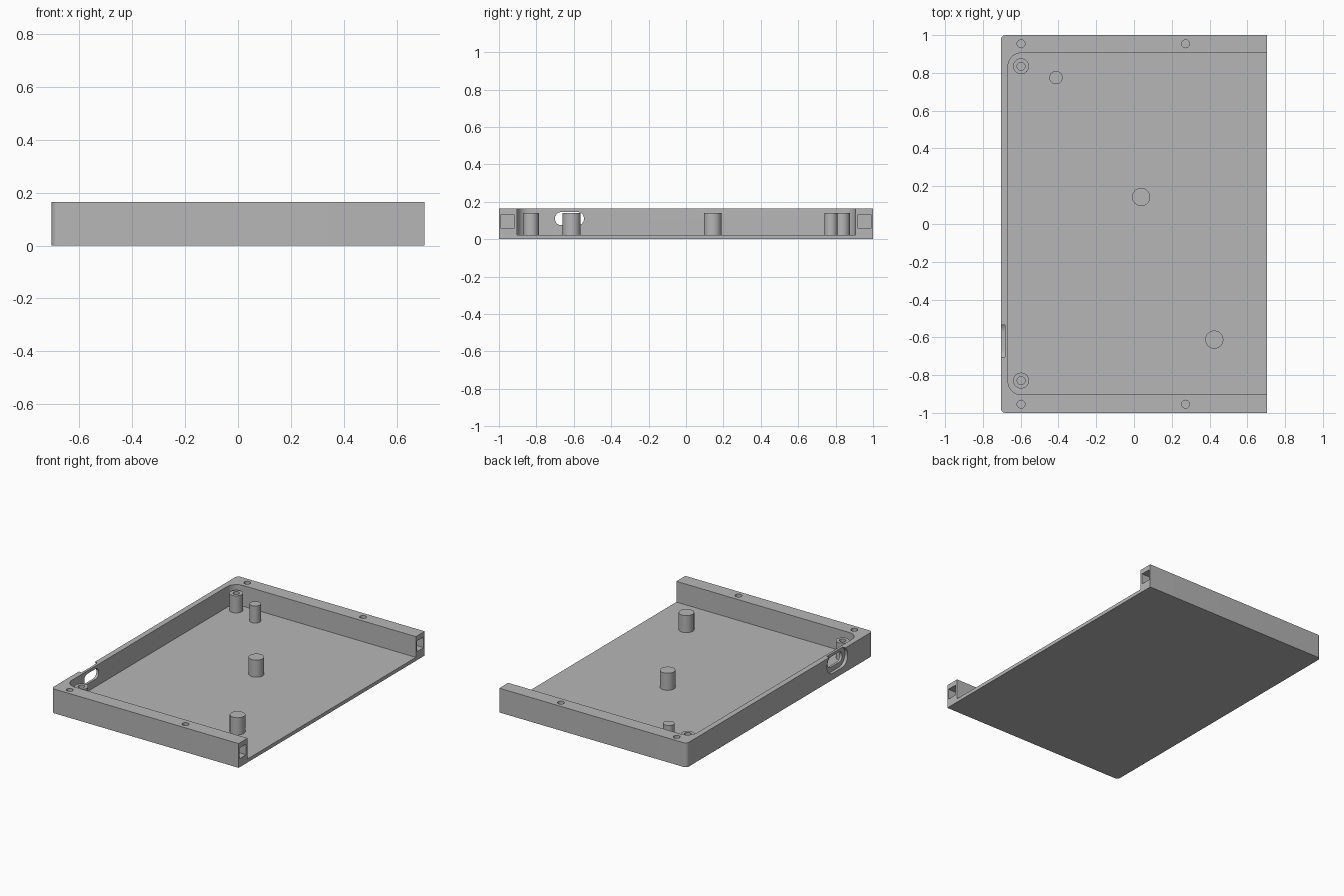
import bpy
import math
from mathutils import Matrix

if "Cube" in bpy.data.objects:
    bpy.data.objects.remove(bpy.data.objects["Cube"], do_unlink=True)

GREY = (0.47, 0.47, 0.47, 1.0)
mat = bpy.data.materials.new("plain grey")
mat.use_nodes = True
mat.diffuse_color = GREY
mat.node_tree.nodes["Principled BSDF"].inputs["Base Color"].default_value = GREY

HX, HEIGHT, FLOOR = 0.705, 0.165, 0.024
POST_TOP = 0.14


def rounded_rect(u0, u1, v0, v1, radii, steps=10):
    """Outline with radii given for corners (u0,v0) (u1,v0) (u1,v1) (u0,v1)."""
    corners = [(u0, v0, 1, 1), (u1, v0, -1, 1), (u1, v1, -1, -1), (u0, v1, 1, -1)]
    points = []
    for i, ((u, v, su, sv), r) in enumerate(zip(corners, radii)):
        if r == 0:
            points.append((u, v))
            continue
        for k in range(steps + 1):
            a = math.pi * (1 + i / 2 + k / steps / 2)
            points.append((u + su * r + r * math.cos(a), v + sv * r + r * math.sin(a)))
    return points


def circle(x, y, r, sides=40):
    return [(x + r * math.cos(2 * math.pi * k / sides),
             y + r * math.sin(2 * math.pi * k / sides)) for k in range(sides)]


def prism(name, outline, w0, w1, along_x=False):
    """Extrude an outline along z, or a (y, z) outline along x."""
    n = len(outline)
    verts = [(u, v, w) for w in (w0, w1) for u, v in outline]
    faces = [tuple(reversed(range(n))), tuple(range(n, 2 * n))]
    faces += [(i, (i + 1) % n, n + (i + 1) % n, n + i) for i in range(n)]
    mesh = bpy.data.meshes.new(name)
    mesh.from_pydata(verts, [], faces)
    if along_x:
        mesh.transform(Matrix(((0, 0, 1, 0), (1, 0, 0, 0), (0, 1, 0, 0), (0, 0, 0, 1))))
    mesh.materials.append(mat)
    obj = bpy.data.objects.new(name, mesh)
    bpy.context.collection.objects.link(obj)
    return obj


def cut(obj, cutter):
    """Subtract the cutter and remove it."""
    cutter.hide_render = True
    mod = obj.modifiers.new("cut", "BOOLEAN")
    mod.operation = "DIFFERENCE"
    mod.solver = "EXACT"
    mod.object = cutter
    bpy.context.view_layer.objects.active = obj
    bpy.ops.object.modifier_apply(modifier=mod.name)
    bpy.data.objects.remove(cutter, do_unlink=True)


# Tray: floor, back wall and two side rails, open on the +x end
tray = prism("tray", rounded_rect(-HX, HX, -1, 1, (0.025, 0, 0, 0.025)), 0, HEIGHT)
cut(tray, prism("cavity", rounded_rect(-0.667, 0.9, -0.903, 0.905, (0.07, 0, 0, 0.07)),
                FLOOR, 0.3))

# Square channels along the rails, with vertical pin holes
for side in (-1, 1):
    y = 0.954 * side
    cut(tray, prism("channel", rounded_rect(y - 0.035, y + 0.035, 0.058, 0.131, (0,) * 4),
                    -0.65, 0.8, True))
    for x in (-0.598, 0.273):
        cut(tray, prism("pin_hole", circle(x, y, 0.021), 0.1, 0.3))

# Connector port: shallow outer recess and a rounded slot through the wall
cut(tray, prism("port_recess", rounded_rect(-0.73, -0.51, 0.043, 0.177, (0.062,) * 4),
                -0.8, -0.684, True))
cut(tray, prism("port_slot", rounded_rect(-0.70, -0.546, 0.075, 0.145, (0.032,) * 4),
                -0.8, -0.6, True))

# Hollow corner standoffs
parts = [tray]
for label, y in (("front", -0.829), ("back", 0.835)):
    post = prism(label + "_standoff", circle(-0.598, y, 0.042), FLOOR - 0.01, POST_TOP)
    cut(post, prism("screw_hole", circle(-0.598, y, 0.021), 0.04, 0.3))
    parts.append(post)

# Solid support posts
for label, x, y, r in (("back", -0.413, 0.775, 0.035),
                       ("middle", 0.038, 0.143, 0.048),
                       ("front", 0.425, -0.612, 0.048)):
    parts.append(prism(label + "_support_post", circle(x, y, r), FLOOR - 0.01, POST_TOP))

# Smooth rounded surfaces, crisp edges
bpy.ops.object.select_all(action="DESELECT")
for obj in parts:
    obj.select_set(True)
bpy.context.view_layer.objects.active = tray
bpy.ops.object.shade_smooth_by_angle(angle=math.radians(30))
